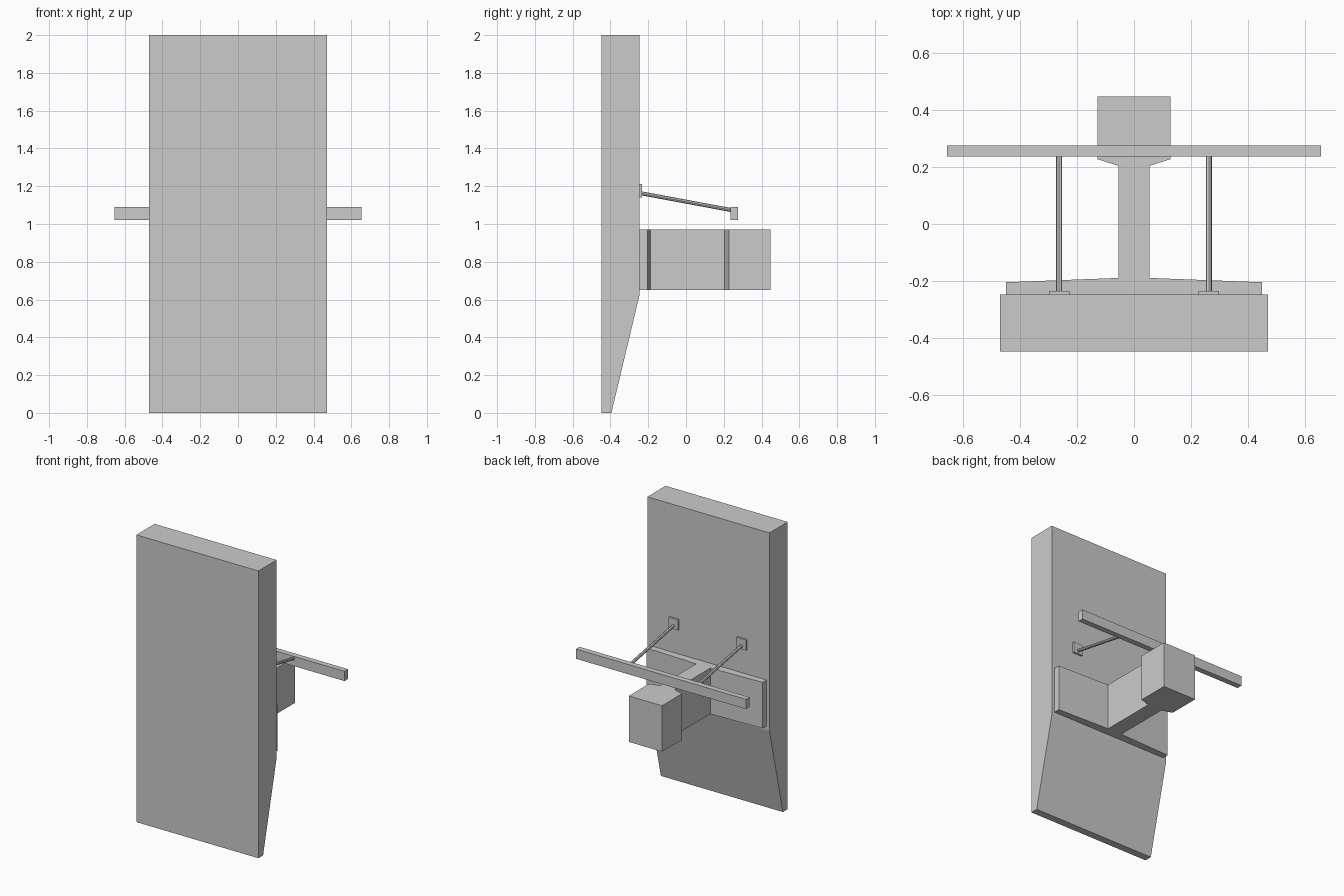
import bpy, bmesh
from mathutils import Vector

if "Cube" in bpy.data.objects:
    bpy.data.objects.remove(bpy.data.objects["Cube"])


def prism(name, pts, axis, lo, hi):
    """Extrude a 2D outline along x (points are y,z) or z (points are x,y)."""
    def place(p, t):
        return (t, p[0], p[1]) if axis == 'x' else (p[0], p[1], t)
    bm = bmesh.new()
    face = bm.faces.new([bm.verts.new(place(p, lo)) for p in pts])
    ext = bmesh.ops.extrude_face_region(bm, geom=[face])
    verts = [g for g in ext['geom'] if isinstance(g, bmesh.types.BMVert)]
    step = (hi - lo, 0, 0) if axis == 'x' else (0, 0, hi - lo)
    bmesh.ops.translate(bm, verts=verts, vec=step)
    bmesh.ops.recalc_face_normals(bm, faces=bm.faces)
    mesh = bpy.data.meshes.new(name)
    bm.to_mesh(mesh)
    bm.free()
    ob = bpy.data.objects.new(name, mesh)
    bpy.context.collection.objects.link(ob)
    return ob


def box(name, x, y, z):
    return prism(name, [(x[0], y[0]), (x[1], y[0]), (x[1], y[1]), (x[0], y[1])], 'z', *z)


def rod(name, a, b, radius):
    a, b = Vector(a), Vector(b)
    bpy.ops.mesh.primitive_cylinder_add(vertices=8, radius=radius,
                                        depth=(b - a).length, location=(a + b) / 2)
    ob = bpy.context.object
    ob.name = name
    ob.rotation_euler = (b - a).to_track_quat('Z', 'Y').to_euler()
    bpy.ops.object.shade_smooth_by_angle()


# Upright slab with a tapered lower back
prism("slab", [(-0.447, 0), (-0.395, 0), (-0.247, 0.62), (-0.247, 2), (-0.447, 2)],
      'x', -0.47, 0.47)

# Rail-shaped beam: wide flange, thin web, block head
half = [(0.448, -0.247), (0.448, -0.204), (0.055, -0.189),
        (0.055, 0.204), (0.128, 0.227), (0.128, 0.447)]
prism("rail_beam", half + [(-x, y) for x, y in reversed(half)], 'z', 0.65, 0.97)

# Horizontal handle bar
box("handle_bar", (-0.655, 0.655), (0.236, 0.275), (1.022, 1.09))

# Support arms with wall plates
for side, s in (("left", -1), ("right", 1)):
    x = s * 0.262
    rod(side + "_arm", (x, -0.24, 1.163), (x, 0.245, 1.073), 0.0105)
    box(side + "_plate", (x - 0.036, x + 0.036), (-0.247, -0.234), (1.14, 1.213))
